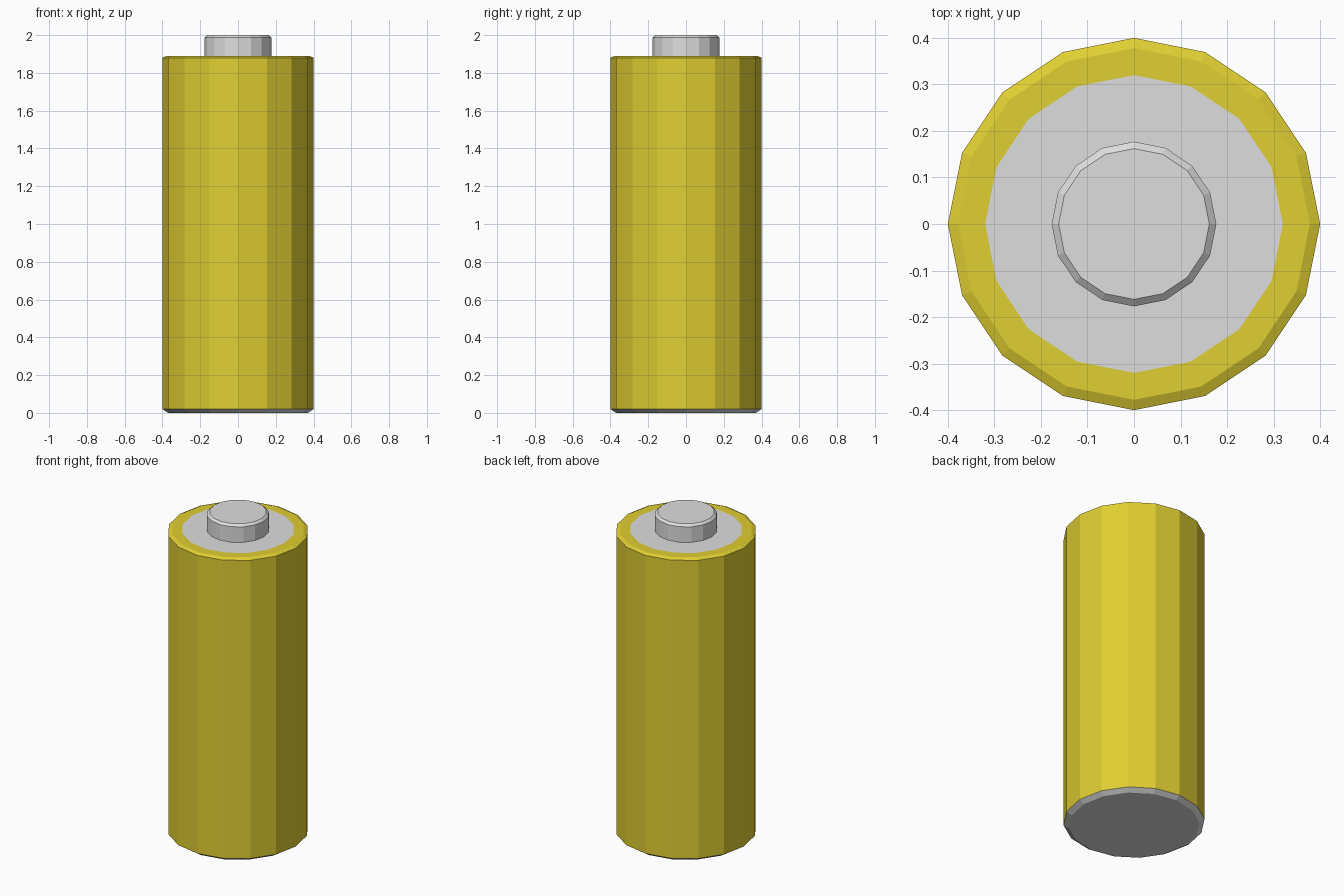
import bpy, bmesh, math

if "Cube" in bpy.data.objects:
    bpy.data.objects.remove(bpy.data.objects["Cube"])

SIDES = 16


def material(name, rgb):
    m = bpy.data.materials.new(name)
    m.diffuse_color = (*rgb, 1)
    m.use_nodes = True
    m.node_tree.nodes["Principled BSDF"].inputs["Base Color"].default_value = m.diffuse_color
    return m


yellow = material("yellow_wrap", (0.745, 0.62, 0.032))
metal = material("light_grey_metal", (0.73, 0.73, 0.73))


def lathe(name, profile, mat):
    """Spin (radius, height) points around z; radius 0 closes with one flat cap."""
    bm = bmesh.new()
    rings = []
    for r, z in profile:
        rings.append([bm.verts.new((r * math.cos(2 * math.pi * i / SIDES),
                                    r * math.sin(2 * math.pi * i / SIDES), z))
                      for i in range(SIDES)] if r > 0 else None)
    for a, b in zip(rings, rings[1:]):
        if a is None:
            bm.faces.new(b[::-1])      # bottom cap
        elif b is None:
            bm.faces.new(a)            # top cap
        else:
            for i in range(SIDES):
                j = (i + 1) % SIDES
                bm.faces.new((a[i], a[j], b[j], b[i]))
    me = bpy.data.meshes.new(name)
    bm.to_mesh(me)
    bm.free()
    me.materials.append(mat)
    ob = bpy.data.objects.new(name, me)
    bpy.context.collection.objects.link(ob)
    return ob


# Grey bottom contact with its chamfered rim
lathe("bottom_contact", [(0, 0), (0.37, 0), (0.4, 0.02)], metal)

# Yellow wrap: side, small top chamfer and flat top ring
lathe("wrap", [(0.4, 0.02), (0.4, 1.88), (0.378, 1.89), (0.32, 1.89)], yellow)

# Grey plate flush with the ring, continuing into the raised terminal
lathe("top_plate", [(0.32, 1.89), (0.177, 1.89)], metal)
lathe("top_terminal", [(0.177, 1.89), (0.177, 1.987), (0.162, 2.0), (0, 2.0)], metal)
